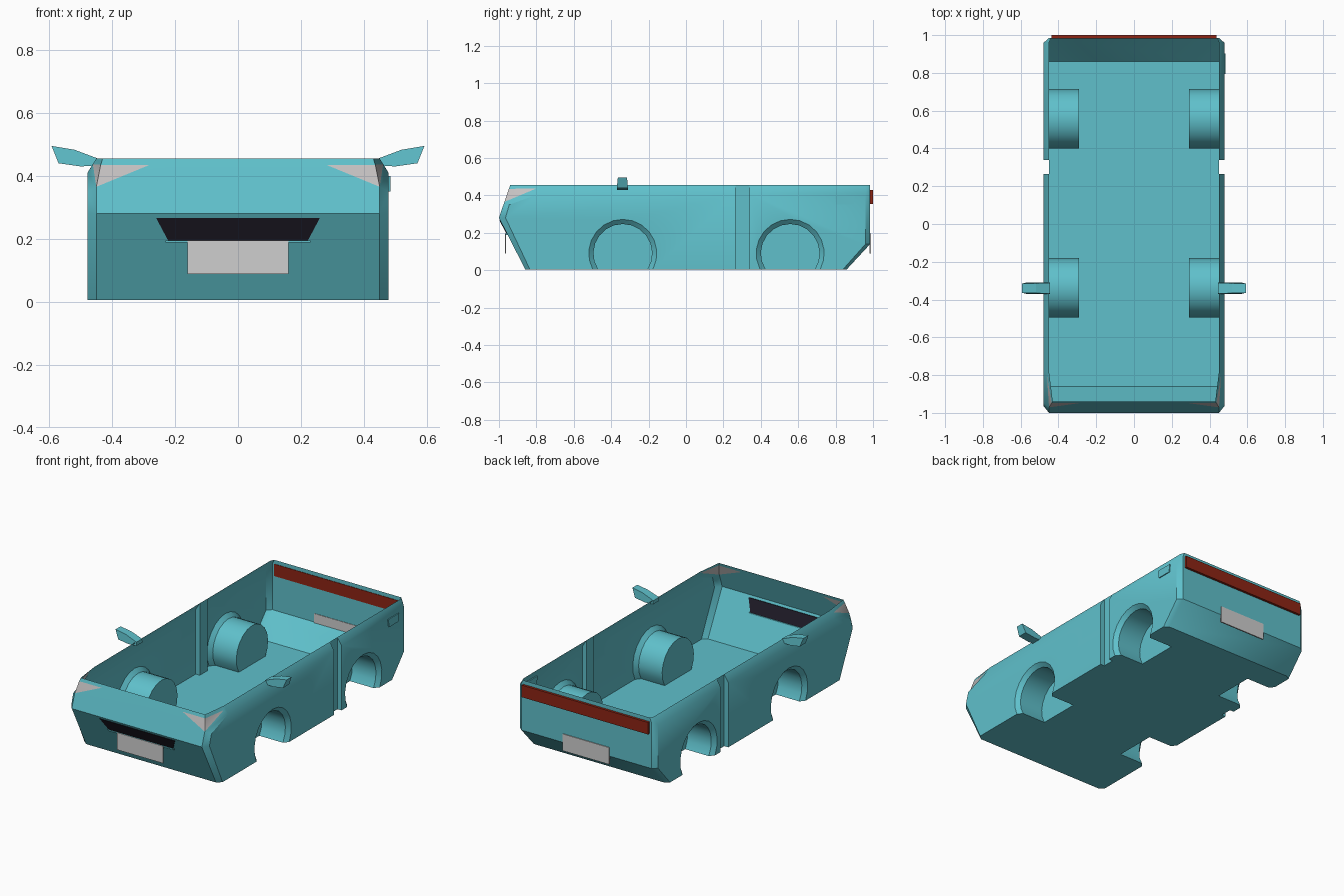
import bpy, bmesh, math

if "Cube" in bpy.data.objects:
    bpy.data.objects.remove(bpy.data.objects["Cube"])

def material(name, rgb):
    m = bpy.data.materials.new(name)
    m.diffuse_color = (*rgb, 1)
    m.use_nodes = True
    m.node_tree.nodes["Principled BSDF"].inputs["Base Color"].default_value = m.diffuse_color
    return m

TEAL = material("teal_paint", (0.115, 0.53, 0.60))
LENS = material("headlight_grey", (0.55, 0.53, 0.53))
PLATE = material("plate_grey", (0.62, 0.62, 0.62))
RED = material("tail_light_red", (0.27, 0.018, 0.007))
BLACK = material("grille_black", (0.013, 0.011, 0.02))

def build(name, faces, mats, smooth=False):
    """faces: list of (points, material index)"""
    bm = bmesh.new()
    for pts, mi in faces:
        f = bm.faces.new([bm.verts.new(p) for p in pts])
        f.material_index = mi
    bmesh.ops.remove_doubles(bm, verts=bm.verts, dist=0.0004)
    bmesh.ops.recalc_face_normals(bm, faces=bm.faces)
    me = bpy.data.meshes.new(name)
    bm.to_mesh(me)
    bm.free()
    for m in mats:
        me.materials.append(m)
    ob = bpy.data.objects.new(name, me)
    bpy.context.collection.objects.link(ob)
    if smooth:
        bpy.ops.object.select_all(action='DESELECT')
        ob.select_set(True)
        bpy.context.view_layer.objects.active = ob
        bpy.ops.object.shade_smooth_by_angle(angle=math.radians(35))
    return ob

def prism(name, a, b, mat):
    """solid between two matching outlines"""
    n = len(a)
    faces = [(a, 0), (b, 0)]
    faces += [([a[i], a[(i + 1) % n], b[(i + 1) % n], b[i]], 0) for i in range(n)]
    return build(name, faces, [mat])

def box(name, x0, x1, y0, y1, z0, z1, mat):
    ring = lambda y: [(x0, y, z0), (x1, y, z0), (x1, y, z1), (x0, y, z1)]
    return prism(name, ring(y0), ring(y1), mat)

W, R, B, T = 0.478, 0.45, 0.005, 0.455       # outer half width, rim half width, bottom, top
ZC, G0, G1 = 0.41, 0.265, 0.34               # chamfer height, door groove
WELL_X, ARCH_Z = 0.292, 0.09

def arc(x, yc, r, n=14):
    a0 = math.asin((B - ARCH_Z) / r)
    out = []
    for i in range(n + 1):
        a = math.pi - a0 + (2 * a0 - math.pi) * i / n
        out.append((x, yc + r * math.cos(a), ARCH_Z + r * math.sin(a)))
    return out

flip = lambda pts: [(-x, y, z) for x, y, z in pts]

# one half of the body shell
half = []
add = lambda pts, mi=0: half.append((pts, mi))
A0, A1, A2 = (R, -.86, B), (R, -1, .28), (R, -.971, .365)
A3, A4 = (.436, -.947, .435), (.43, -.94, T)
B0, B1, B2, B3 = (W, -.835, B), (W, -.965, .28), (W, -.945, .35), (W, -.78, ZC)
C3, C4 = (.461, -.80, .437), (R, -.78, T)
H = (.28, -.947, .435)
# front corner and wrap-round headlight
add([A0, A1, B1, B0])
add([A1, A2, B2, B1])
add([A2, B2, B3, C3])
add([A2, C3, A3], 1)
add([A2, A3, H], 1)
add([A3, C3, C4, A4])
add([C3, B3, C4])
# rear corner
D = [(W, .84, B), (W, .96, .14), (W, .96, ZC), (R, .96, T)]
E = [(R, .86, B), (R, .985, .14), (R, .985, .43), (.44, .985, T)]
for i in range(3):
    add([D[i], D[i + 1], E[i + 1], E[i]])
# side panels with arch openings
arches = [-.338, .557]
add([B0] + arc(W, arches[0], .182) + [(W, G0, B), (W, G0, ZC), B3, B2, B1])
add([(W, G1, B)] + arc(W, arches[1], .182) + D[:3] + [(W, G1, ZC)])
# chamfered top edge
add([B3, (W, G0, ZC), (R, G0, T), C4])
add([(W, G1, ZC), D[2], D[3], (R, G1, T)])
# door groove
add([(R, G0, B), (R, G1, B), (R, G1, T), (R, G0, T)])
for y in (G0, G1):
    add([(R, y, B), (W, y, B), (W, y, ZC), (R, y, T)])
# wheel arches: bevelled lip, tunnel, inner cap
ends = []
for yc in arches:
    o, i, c = arc(W, yc, .182), arc(.455, yc, .157), arc(WELL_X, yc, .157)
    for p, q in ((o, i), (i, c)):
        for k in range(len(p) - 1):
            add([p[k], p[k + 1], q[k + 1], q[k]])
    add(c)
    ends.append((o[0], i[0], c[0], c[-1], i[-1], o[-1]))
# side strips of the floor around the wells
f, r = ends
add([(WELL_X, -.86, B), A0, B0, f[0], f[1], f[2]])
add([f[3], f[4], f[5], (W, G0, B), (R, G0, B), (R, G1, B), (W, G1, B), r[0], r[1], r[2]])
add([r[3], r[4], r[5], D[0], E[0], (WELL_X, .86, B)])

faces = half + [(flip(p), m) for p, m in half]
# centre faces: floor, nose, rear
def across(pts):
    faces.append((pts + flip(pts)[::-1], 0))
faces.append(([(WELL_X, -.86, B), f[2], f[3], r[2], r[3], (WELL_X, .86, B)]
              + flip([(WELL_X, .86, B), r[3], r[2], f[3], f[2], (WELL_X, -.86, B)]), 0))
across([A0, A1])
across([A1, A2, H])
across([H, A3, A4])
for i in range(3):
    across([E[i], E[i + 1]])
build("body_shell", faces, [TEAL, LENS], smooth=True)

# rear light bar and number plates
box("tail_light_bar", -.437, .437, .982, 1.0, .355, .43, RED)
box("rear_plate", -.16, .16, .982, .990, .09, .195, PLATE)
box("front_plate", -.16, .16, -.968, -.963, .088, .195, PLATE)

# front grille, set through the sloping lower nose
slope = lambda z: -1 + .14 * (.28 - z) / .275
outline = [(-.26, .266), (.26, .266), (.222, .195), (-.222, .195)]
prism("front_grille", [(x, slope(z) - .004, z) for x, z in outline],
      [(x, slope(z) + .004, z) for x, z in outline], BLACK)
box("grille_lip", -.23, .23, -.966, -.95, .188, .195, TEAL)

# door mirrors
mirror = [(.445, .432), (.50, .43), (.57, .44), (.592, .495), (.52, .483), (.445, .455)]
for name, s in (("right_mirror", 1), ("left_mirror", -1)):
    taper = lambda z: .03 - .1 * max(0, z - .44)
    prism(name, [(s * x, -.34 - taper(z), z) for x, z in mirror],
          [(s * x, -.34 + taper(z), z) for x, z in mirror], TEAL)

# fuel flap on the right rear side
flap = [(.795, .40), (.902, .40), (.897, .35), (.803, .35)]
prism("fuel_flap", [(.470, y, z) for y, z in flap], [(.484, y, z) for y, z in flap], TEAL)
